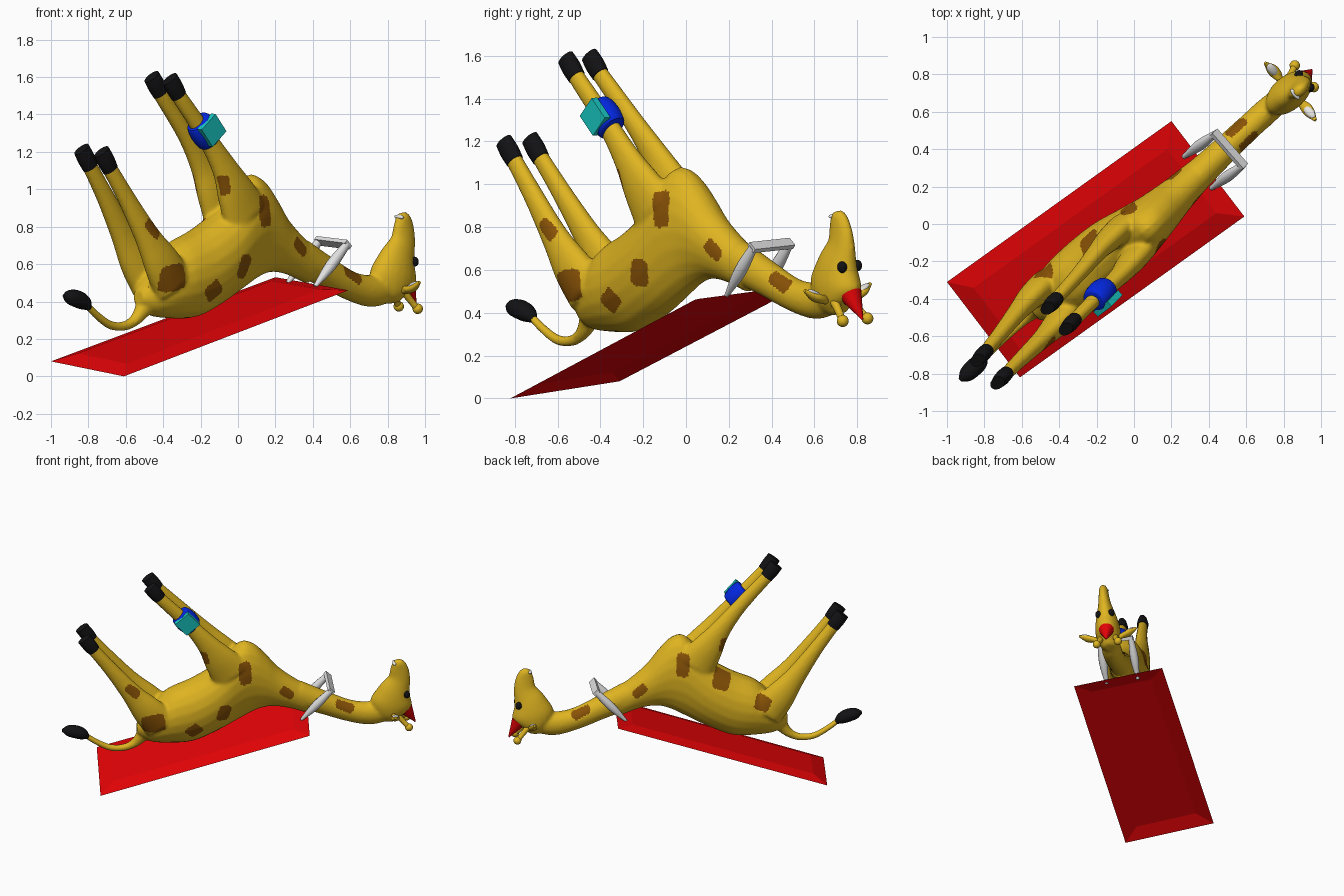
import bpy, bmesh, math
from mathutils import Vector, Matrix

if "Cube" in bpy.data.objects:
    bpy.data.objects.remove(bpy.data.objects["Cube"])


def material(name, rgb):
    m = bpy.data.materials.new(name)
    m.use_nodes = True
    m.diffuse_color = (*rgb, 1)
    m.node_tree.nodes["Principled BSDF"].inputs["Base Color"].default_value = (*rgb, 1)
    return m


YELLOW = material("golden yellow", (0.74, 0.46, 0.015))
BROWN = material("spot brown", (0.25, 0.085, 0.002))
BLACK = material("hoof black", (0.006, 0.006, 0.007))
RED = material("cape red", (0.78, 0.001, 0.002))
GREY = material("light grey", (0.75, 0.75, 0.75))
WHITE = material("ear white", (0.85, 0.84, 0.8))
BLUE = material("strap blue", (0.001, 0.02, 0.75))
TEAL = material("dial teal", (0.01, 0.58, 0.55))

# Animal frame: X toward the head, Y sideways, Z up, tilted into place
side = Vector((-0.658, 0.749, 0.081)).normalized()
fwd = Vector((0.751, 0.660, 0.0)).normalized()
FRAME = Matrix((fwd, side, fwd.cross(side))).transposed().to_4x4()
FRAME.translation = side * 0.022


def finish(name, bm, mat, smooth=True, frame=FRAME):
    bmesh.ops.recalc_face_normals(bm, faces=bm.faces)
    me = bpy.data.meshes.new(name)
    bm.to_mesh(me)
    bm.free()
    me.transform(frame)
    me.materials.append(mat)
    ob = bpy.data.objects.new(name, me)
    bpy.context.collection.objects.link(ob)
    if smooth:
        bpy.ops.object.select_all(action="DESELECT")
        ob.select_set(True)
        bpy.context.view_layer.objects.active = ob
        bpy.ops.object.shade_smooth_by_angle(angle=math.radians(45))
    return ob


def spline(pts, steps):
    """Catmull-Rom through points that carry their radii."""
    p = [Vector(q) for q in pts]
    p = [p[0] * 2 - p[1]] + p + [p[-1] * 2 - p[-2]]
    out = []
    for a, b, c, d in zip(p, p[1:], p[2:], p[3:]):
        for i in range(steps):
            u = i / steps
            out.append(0.5 * (2 * b + (c - a) * u + (2 * a - 5 * b + 4 * c - d) * u ** 2
                              + (3 * b - a - 3 * c + d) * u ** 3))
    return out + [p[-2]]


def loft(bm, pts, y=None, steps=4, n=20, axis=None):
    """Tube through (x, z, radius, side radius); y is the sideways path."""
    y = y or [0] * len(pts)
    path = spline([(a, s, b, r, w) for (a, b, r, w), s in zip(pts, y)], steps)
    rings = []
    for i, q in enumerate(path):
        d = (path[min(i + 1, len(path) - 1)] - path[max(i - 1, 0)])[:3]
        d = Vector(axis or d).normalized()
        across = Vector((0, 1, 0))
        across = (across - d * across.dot(d)).normalized()
        up = d.cross(across)
        c = Vector(q[:3])
        rings.append([bm.verts.new(c + up * math.cos(k * math.tau / n) * q[3]
                                   + across * math.sin(k * math.tau / n) * q[4])
                      for k in range(n)])
    for r0, r1 in zip(rings, rings[1:]):
        for k in range(n):
            bm.faces.new((r0[k - 1], r0[k], r1[k], r1[k - 1]))
    bm.faces.new(rings[0])
    bm.faces.new(rings[-1])


def ball(bm, loc, size, rot=None):
    m = Matrix.Translation(loc) @ (rot or Matrix()) @ Matrix.Diagonal((*size, 1))
    bmesh.ops.create_uvsphere(bm, u_segments=20, v_segments=12, radius=1, matrix=m)


def box(bm, loc, size, rot):
    m = Matrix.Translation(loc) @ rot @ Matrix.Diagonal((*size, 1))
    bmesh.ops.create_cube(bm, size=1, matrix=m)


# Torso as upright sections: x, back height, belly height, half width
TORSO = [(-.72, .38, .46, .04), (-.63, .325, .58, .12), (-.5, .31, .71, .165), (-.33, .315, .79, .178),
         (-.16, .385, .9, .175), (0, .47, 1.07, .15), (.1, .525, 1.06, .13), (.19, .555, .97, .115),
         (.27, .555, .87, .102), (.36, .535, .79, .092), (.47, .495, .71, .08)]
bm = bmesh.new()
loft(bm, [(x, (lo + hi) / 2, (hi - lo) / 2, w) for x, lo, hi, w in TORSO], axis=(1, 0, 0))

# Neck, head, legs and tail, fused with the torso into one skin
loft(bm, [(.41, .64, .1, .085), (.6, .56, .085, .075), (.78, .485, .078, .07),
          (.93, .455, .085, .07), (1.04, .47, .08, .065)])
loft(bm, [(1.09, .395, .04, .04), (1.08, .45, .105, .08), (1.085, .53, .15, .09),
          (1.105, .62, .118, .076), (1.14, .72, .082, .047), (1.14, .8, .066, .036),
          (1.133, .855, .045, .03), (1.13, .878, .02, .016)])
FRONT = [(-.06, .87, .15, .07), (-.15, 1, .115, .066), (-.24, 1.13, .075, .052),
         (-.38, 1.3, .052, .042), (-.6, 1.535, .044, .034)]
HIND = [(-.56, .5, .13, .08), (-.66, .62, .11, .07), (-.77, .76, .075, .053),
        (-.92, .96, .052, .042), (-1.06, 1.14, .044, .034)]
for sgn in (-1, 1):
    loft(bm, FRONT, [sgn * v for v in (.08, .085, .088, .08, .074)])
    loft(bm, HIND, [sgn * v for v in (.09, .1, .098, .088, .081)])
loft(bm, [(-.64, .42, .07, .06), (-.68, .36, .048, .045), (-.735, .3, .032, .032),
          (-.81, .268, .026, .026), (-.905, .272, .024, .024), (-1, .32, .022, .022),
          (-1.09, .385, .02, .02)])
body = finish("body", bm, YELLOW, smooth=False, frame=Matrix())
mod = body.modifiers.new("fuse", "REMESH")
mod.mode = "VOXEL"
mod.voxel_size = 0.01
mod = body.modifiers.new("soften", "SMOOTH")
mod.factor, mod.iterations = 0.5, 10
fused = bpy.data.meshes.new_from_object(body.evaluated_get(bpy.context.evaluated_depsgraph_get()))
body.modifiers.clear()
body.data = fused
fused.materials.clear()
for m in (YELLOW, BROWN):
    fused.materials.append(m)

# Coat spots on the outer flanks: x, z, half length, half height, tilt in degrees
SHARED = [(.03, .895, .046, .085, 5), (.333, .7, .058, .032, -40), (.75, .55, .07, .033, -28),
          (-.266, 1.03, .035, .055, 15)]
NEAR = SHARED + [(-.62, .54, .085, .075, 10), (-.33, .47, .055, .05, 40), (-.12, .6, .046, .066, -15),
                 (-.77, .8, .058, .033, -40)]
FAR = SHARED + [(-.245, .77, .065, .065, 20), (-.53, .59, .055, .055, 20)]
for f in fused.polygons:
    c = f.center
    for x, z, a, b, tilt in (NEAR if c.y < 0 else FAR):
        t = math.radians(tilt)
        dx, dz = c.x - x, c.z - z
        u, v = dx * math.cos(t) + dz * math.sin(t), dz * math.cos(t) - dx * math.sin(t)
        if f.normal.y * c.y > 0.012 and abs(u / a) ** 4 + abs(v / b) ** 4 < 1:
            f.material_index = 1
    f.use_smooth = True
fused.transform(FRAME)

# Hooves
for name, x, z, dx, dz, y in (("front_hoof", -.575, 1.51, -.07, .09, .074),
                              ("hind_hoof", -1.04, 1.115, -.07, .095, .081)):
    for tag, sgn in (("near", -1), ("far", 1)):
        bm = bmesh.new()
        loft(bm, [(x, z, .046, .038), (x + dx * .5, z + dz * .5, .051, .04),
                  (x + dx, z + dz, .05, .032)], [sgn * y] * 3)
        finish(f"{tag}_{name}", bm, BLACK)

# Tail brush
bm = bmesh.new()
loft(bm, [(-1.06, .36, .012, .012), (-1.1, .39, .038, .042), (-1.15, .412, .046, .048),
          (-1.21, .425, .038, .04), (-1.25, .43, .01, .01)])
finish("tail_brush", bm, BLACK)

# Ears, horns and eyes
for tag, sgn in (("near", -1), ("far", 1)):
    bm = bmesh.new()
    loft(bm, [(1.09, .465, .014, .014), (1.1, .47, .026, .02), (1.1, .485, .03, .02),
              (1.095, .52, .008, .008)], [sgn * v for v in (.06, .1, .15, .205)])
    finish(f"{tag}_ear", bm, YELLOW)
    bm = bmesh.new()
    ball(bm, (1.1, sgn * .15, .5), (.023, .045, .014), Matrix.Rotation(sgn * .45, 4, "X"))
    finish(f"{tag}_inner_ear", bm, WHITE)
    bm = bmesh.new()
    loft(bm, [(1.12, .46, .022, .022), (1.165, .41, .018, .018), (1.2, .37, .018, .018)],
         [sgn * v for v in (.05, .062, .075)])
    ball(bm, (1.205, sgn * .077, .367), (.028, .028, .028))
    finish(f"{tag}_horn", bm, YELLOW)
    bm = bmesh.new()
    ball(bm, (1.19, sgn * .047, .617), (.024, .022, .027))
    finish(f"{tag}_eye", bm, BLACK)

# Mouth strip and pointed red cap
bm = bmesh.new()
ball(bm, (1.105, 0, .853), (.014, .036, .012))
finish("mouth", bm, WHITE)
tip, base = Vector((1.258, 0, .368)), Vector((1.185, 0, .485))
turn = (tip - base).to_track_quat("Z", "Y").to_matrix().to_4x4()
bm = bmesh.new()
bmesh.ops.create_cone(bm, cap_ends=True, segments=20, radius1=.054, radius2=.004,
                      depth=(tip - base).length,
                      matrix=Matrix.Translation((tip + base) / 2) @ turn)
finish("red_cap", bm, RED)

# Wrist strap and dial
bm = bmesh.new()
loft(bm, [(-.335, 1.265, .056, .05), (-.345, 1.275, .073, .068), (-.385, 1.32, .082, .076),
          (-.425, 1.365, .073, .068), (-.435, 1.375, .056, .05)], [-.08] * 5)
finish("wrist_strap", bm, BLUE)
bm = bmesh.new()
box(bm, (-.385, -.142, 1.33), (.125, .035, .125), Matrix.Rotation(-.74, 4, "Y"))
finish("wrist_dial", bm, TEAL, smooth=False)

# Neck clasp: two lens-shaped side bars and a bar across the throat
top, low = Vector((.645, 0, .715)), Vector((.435, 0, .49))
mid = (top + low) / 2
bm = bmesh.new()
for sgn in (-1, 1):
    loft(bm, [(low.x, low.z, .01, .012), (mid.x, mid.z, .03, .03), (top.x, top.z, .022, .018)],
         [sgn * .112] * 3, n=12)
box(bm, top, (.05, .25, .024), Matrix.Rotation(.75, 4, "Y"))
finish("neck_clasp", bm, GREY)

# Cape: one sheet with a slightly raised middle
bm = bmesh.new()
corners = [(-1, -.31, .08), (-.61, -.82, 0), (.59, .04, .46), (.2, .55, .53)]
sheet = bm.faces.new([bm.verts.new(c) for c in corners])
bm.normal_update()
bmesh.ops.inset_individual(bm, faces=[sheet], thickness=.15)
for v in sheet.verts:
    v.co += Vector((-.161, -.272, .949)) * .025
finish("cape", bm, RED, smooth=False, frame=Matrix())
